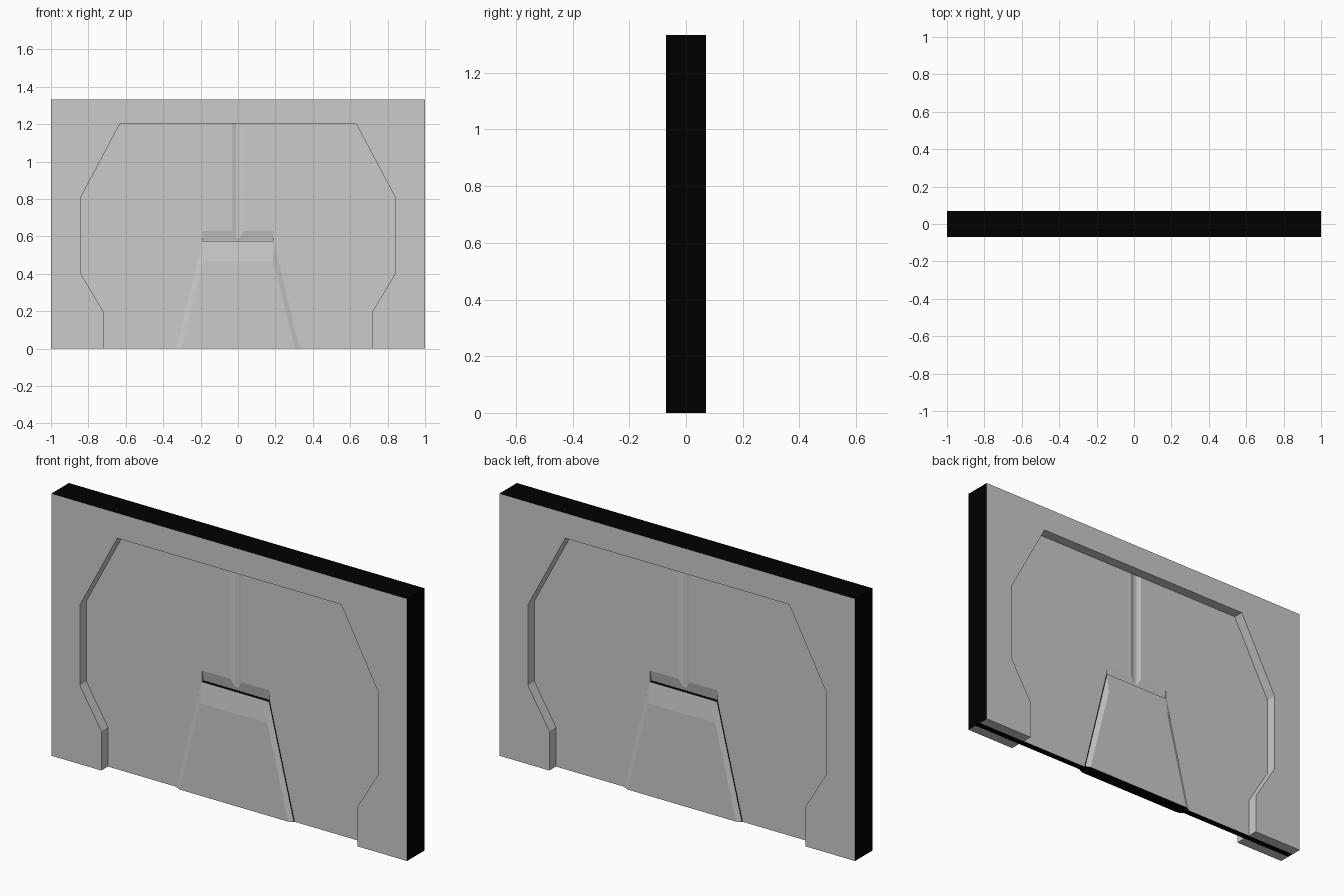
import bpy, bmesh
from mathutils import Matrix

if "Cube" in bpy.data.objects:
    bpy.data.objects.remove(bpy.data.objects["Cube"])

W, H, T, CORE = 1.0, 1.333, 0.07, 0.017   # half width, height, half depth, half core depth


def material(name, value):
    m = bpy.data.materials.new(name)
    m.diffuse_color = (value, value, value, 1)
    m.use_nodes = True
    m.node_tree.nodes["Principled BSDF"].inputs["Base Color"].default_value = m.diffuse_color
    return m


GREY = material("panel_grey", 0.8)
BLACK = material("edge_black", 0.0)


def loft(name, rings, black=None, turn=False):
    """Closed solid through matching rings of (x, y, z) points."""
    bm = bmesh.new()
    loops = [[bm.verts.new(p) for p in r] for r in rings]
    n = len(rings[0])
    for a, b in zip(loops, loops[1:]):
        for i in range(n):
            j = (i + 1) % n
            bm.faces.new((a[i], a[j], b[j], b[i]))
    bm.faces.new(loops[0])
    bm.faces.new(loops[-1])
    if turn:
        bm.transform(Matrix.Rotation(3.14159265, 4, 'Z'))
    bmesh.ops.recalc_face_normals(bm, faces=bm.faces)
    for f in bm.faces:
        if black and black(f):
            f.material_index = 1
    me = bpy.data.meshes.new(name)
    bm.to_mesh(me)
    bm.free()
    me.materials.append(GREY)
    me.materials.append(BLACK)
    ob = bpy.data.objects.new(name, me)
    bpy.context.collection.objects.link(ob)
    return ob


def plate(outline, y):
    return [(x, y, z) for x, z in outline]


def mirrored(half):
    return half + [(-x, z) for x, z in reversed(half)]


def outer_edge(f):
    c = f.calc_center_median()
    return abs(c.x) > W - 0.001 or c.z > H - 0.001


def core_edge(f):
    return abs(f.normal.y) < 0.5


def wedge_edge(f):
    return abs(f.normal.y) < 0.05


# Core slab
rect = [(-W, 0), (W, 0), (W, H), (-W, H)]
core = loft("core_slab", [plate(rect, -CORE), plate(rect, CORE)], core_edge)

# Raised frame outline with an opening that runs out at the bottom
frame = mirrored([(W, H), (W, 0), (0.72, 0), (0.72, 0.2), (0.84, 0.4),
                  (0.84, 0.81), (0.63, 1.205)])

# Central ramp: base outline and smaller face outline
ramp_base = mirrored([(0.33, 0), (0.19, 0.575)])
ramp_face = mirrored([(0.305, 0), (0.188, 0.47)])

# Trench above the ramp (y, z) and vertical groove (x, y)
trench = [(-0.03, 0.63), (-CORE, 0.63), (-0.006, 0.578), (-0.006, 0.55), (-0.03, 0.55)]
groove = [(-0.032, -0.03), (-0.032, -CORE), (-0.01, -0.009),
          (0.01, -0.009), (0.032, -CORE), (0.032, -0.03)]

for side, turn in (("front", False), ("rear", True)):
    loft(side + "_frame", [plate(frame, -T), plate(frame, -CORE)], outer_edge, turn)
    loft(side + "_ramp", [plate(ramp_base, -0.004), plate(ramp_base, -0.022),
                          plate(ramp_face, -0.033)], wedge_edge, turn)
    cutters = [
        loft("trench_cutter", [[(x, y, z) for y, z in trench] for x in (-0.19, 0.19)], turn=turn),
        loft("groove_cutter", [[(x, y, z) for x, y in groove] for z in (0.57, 1.21)], turn=turn),
    ]
    for c in cutters:
        c.hide_render = True
        mod = core.modifiers.new("cut", 'BOOLEAN')
        mod.operation = 'DIFFERENCE'
        mod.solver = 'EXACT'
        mod.object = c
        bpy.context.view_layer.objects.active = core
        bpy.ops.object.modifier_apply(modifier=mod.name)
        bpy.data.objects.remove(c)
